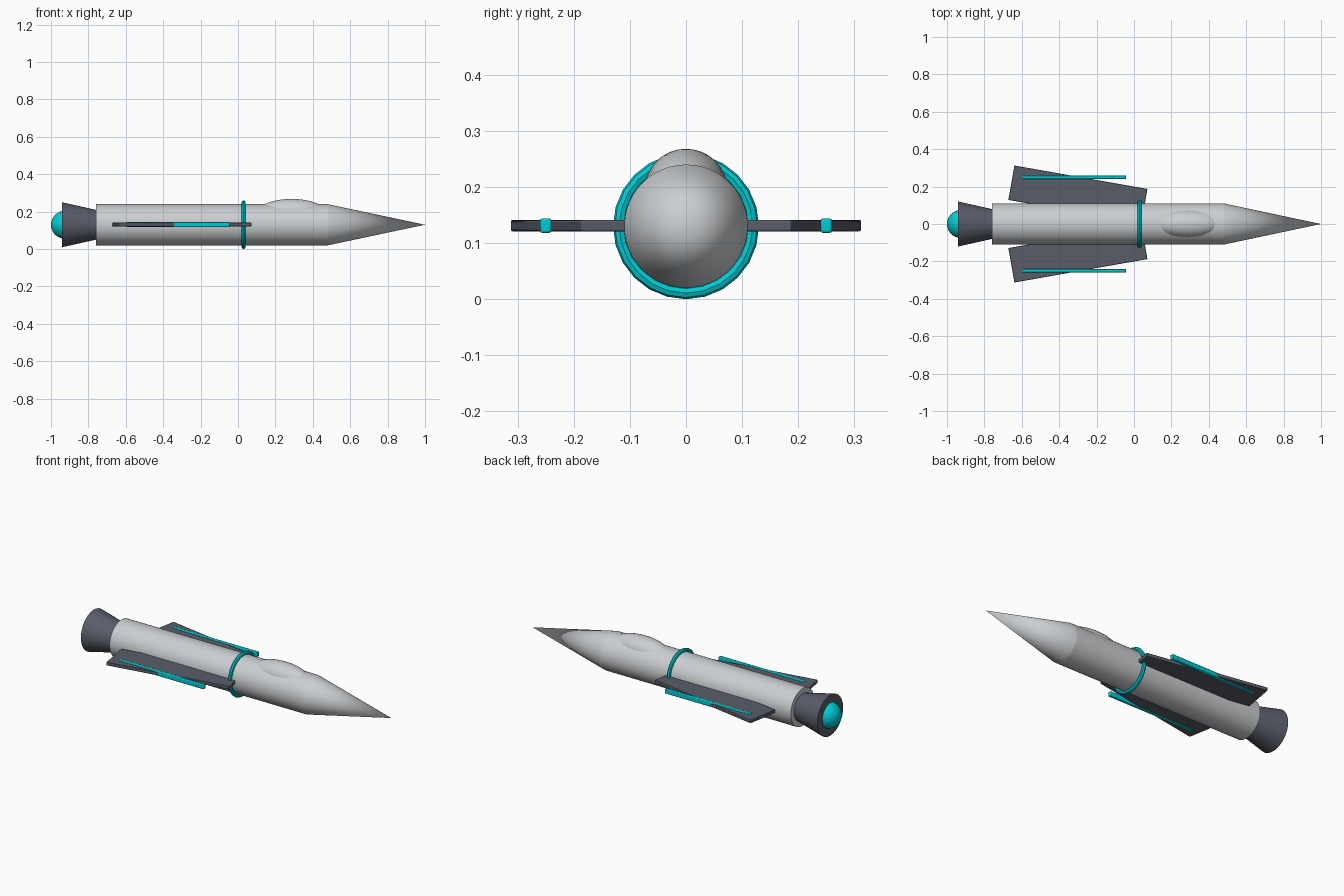
import bpy
from math import pi, radians

if "Cube" in bpy.data.objects:
    bpy.data.objects.remove(bpy.data.objects["Cube"], do_unlink=True)

AXIS_Z = 0.13


def make_material(name, rgb):
    mat = bpy.data.materials.new(name)
    mat.use_nodes = True
    colour = (*rgb, 1.0)
    mat.diffuse_color = colour
    mat.node_tree.nodes["Principled BSDF"].inputs["Base Color"].default_value = colour
    return mat


hull_grey = make_material("hull_grey", (0.6, 0.62, 0.64))
dark_grey = make_material("dark_grey", (0.1, 0.11, 0.14))
teal = make_material("teal", (0.0, 0.6, 0.65))


def finish(name, mat, smooth=True):
    obj = bpy.context.object
    obj.name = obj.data.name = name
    obj.data.materials.append(mat)
    if smooth:
        bpy.ops.object.transform_apply(location=False, rotation=True, scale=True)
        bpy.ops.object.shade_smooth_by_angle(angle=radians(30))
    return obj


def cone(name, x0, x1, r0, r1, mat):
    """Round section along x from x0 to x1."""
    bpy.ops.mesh.primitive_cone_add(
        vertices=48, radius1=r0, radius2=r1, depth=x1 - x0,
        location=((x0 + x1) / 2, 0, AXIS_Z), rotation=(0, pi / 2, 0))
    return finish(name, mat)


def ball(name, location, scale, mat):
    bpy.ops.mesh.primitive_uv_sphere_add(segments=32, ring_count=16, radius=1, location=location)
    bpy.context.object.scale = scale
    return finish(name, mat)


def slab(name, location, size, angle, bevel, mat):
    """Box with softened edges, turned about z."""
    bpy.ops.mesh.primitive_cube_add(size=1, location=location, rotation=(0, 0, angle))
    bpy.context.object.scale = size
    obj = finish(name, mat)
    mod = obj.modifiers.new("soft_edges", "BEVEL")
    mod.width = bevel
    mod.segments = 2
    return obj


# Fuselage, nose and engine
cone("fuselage", -0.76, 0.48, 0.11, 0.11, hull_grey)
cone("nose_cone", 0.48, 1.0, 0.11, 0.0, hull_grey)
cone("engine_nozzle", -0.94, -0.76, 0.12, 0.08, dark_grey)
ball("engine_glow", (-0.925, 0, AXIS_Z), (0.075, 0.075, 0.075), teal)

# Canopy bulge
ball("canopy", (0.287, 0, 0.195), (0.185, 0.074, 0.073), hull_grey)

# Ring around the fuselage
bpy.ops.mesh.primitive_torus_add(
    major_segments=24, minor_segments=8, major_radius=0.119, minor_radius=0.011,
    location=(0.03, 0, AXIS_Z), rotation=(0, pi / 2, 0))
finish("fuselage_ring", teal)

# Swept wings and the rods set in them
for side, sign in (("left", 1), ("right", -1)):
    slab(side + "_wing", (-0.30, sign * 0.158, 0.131), (0.722, 0.187, 0.02),
         -sign * radians(10), 0.003, dark_grey)
    slab(side + "_wing_rod", (-0.32, sign * 0.25, 0.131), (0.555, 0.02, 0.026),
         0, 0.004, teal)
